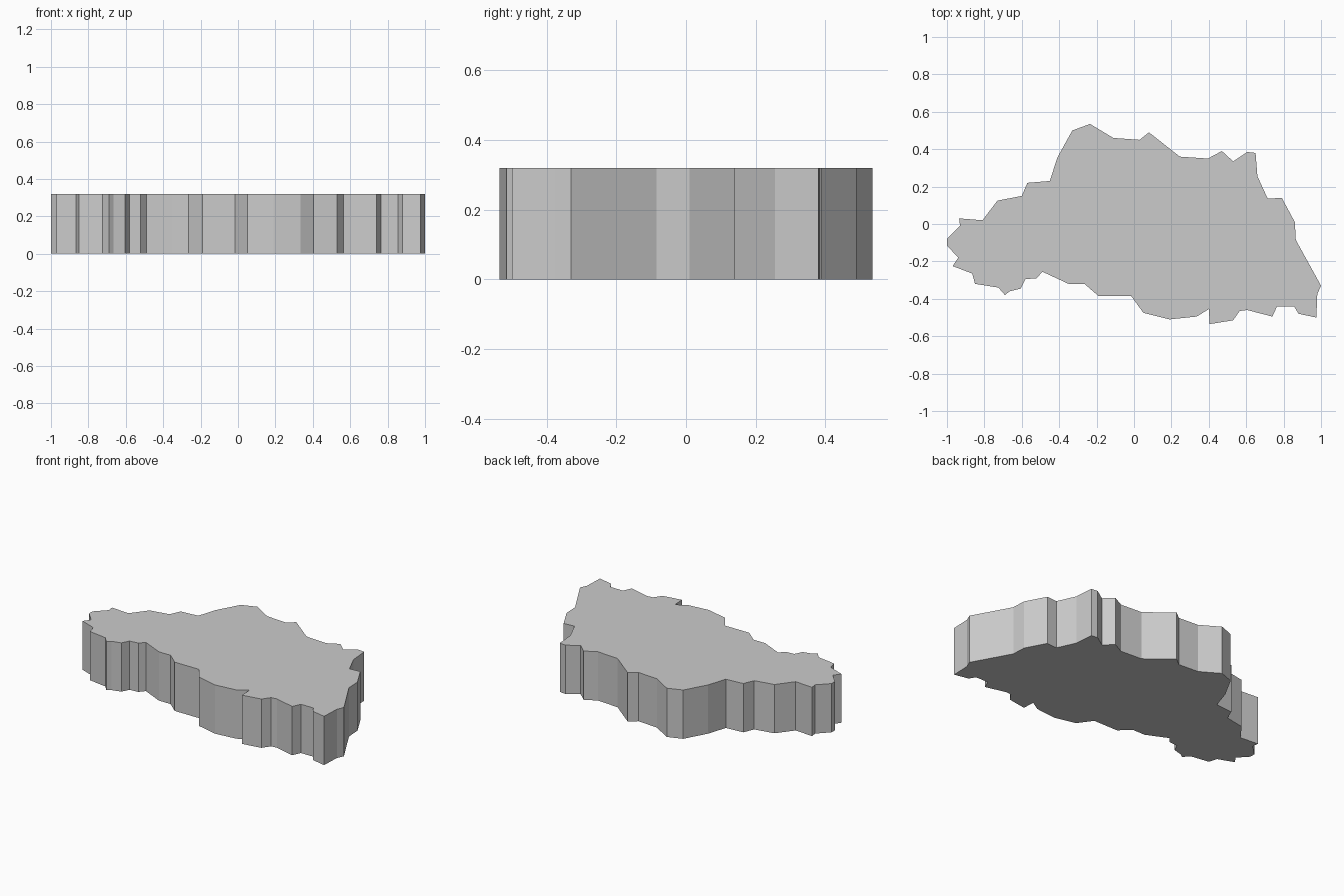
import bpy
import bmesh

HEIGHT = 0.32

# Irregular outline seen from above, clockwise from the left tip
OUTLINE = [
    # back edge
    (-1, -.08), (-.93, -.01), (-.935, .03), (-.81, .02), (-.73, .125),
    (-.60, .15), (-.57, .22), (-.45, .23), (-.41, .355), (-.33, .50),
    (-.235, .535), (-.11, .46), (.03, .45), (.08, .49), (.245, .36),
    (.395, .35), (.47, .39), (.53, .335), (.605, .385), (.65, .38),
    # right edge
    (.66, .255), (.715, .135), (.79, .14), (.86, .01), (.865, -.085),
    (1, -.33), (.98, -.375), (.975, -.50),
    # front edge
    (.88, -.48), (.855, -.44), (.765, -.44), (.74, -.495), (.605, -.46),
    (.565, -.465), (.53, -.515), (.405, -.535), (.40, -.455), (.335, -.495),
    (.19, -.51), (.05, -.475), (-.015, -.385), (-.19, -.385), (-.265, -.32),
    (-.35, -.32), (-.49, -.255), (-.52, -.29), (-.58, -.295), (-.605, -.345),
    (-.665, -.36), (-.69, -.38), (-.725, -.34), (-.85, -.32), (-.865, -.265),
    # left tip
    (-.97, -.225), (-.94, -.18), (-1, -.115),
]

# Slab: fill the outline and extrude it straight up
bm = bmesh.new()
base = bm.faces.new([bm.verts.new((x, y, 0)) for x, y in OUTLINE])
top = bmesh.ops.extrude_face_region(bm, geom=[base], use_keep_orig=True)
top_verts = [g for g in top["geom"] if isinstance(g, bmesh.types.BMVert)]
bmesh.ops.translate(bm, vec=(0, 0, HEIGHT), verts=top_verts)
bmesh.ops.recalc_face_normals(bm, faces=bm.faces)

mesh = bpy.data.meshes.new("map_slab")
bm.to_mesh(mesh)
bm.free()
slab = bpy.data.objects.new("map_slab", mesh)
bpy.context.collection.objects.link(slab)
